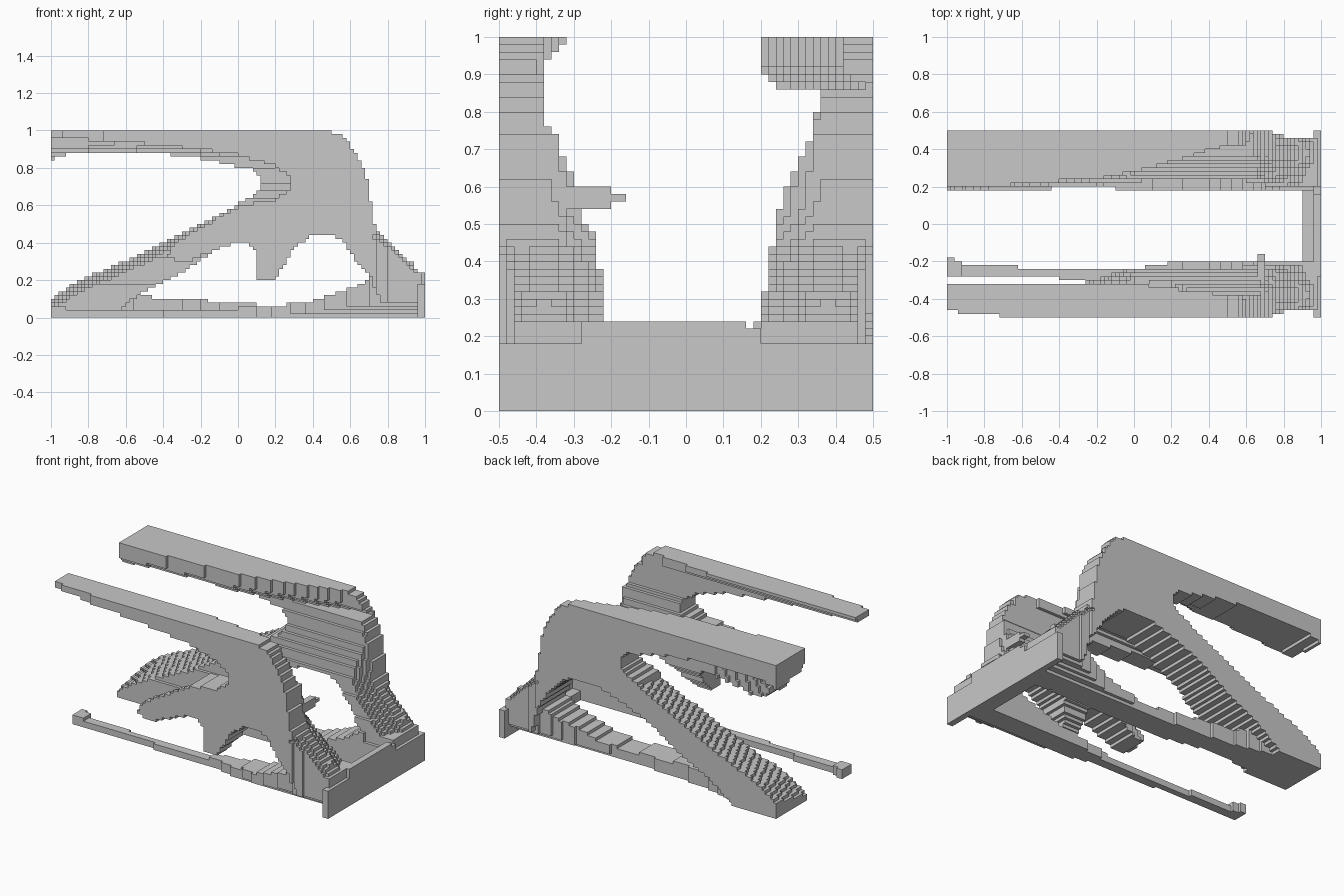
import bpy, bmesh

cube = bpy.data.objects.get("Cube")
if cube:
    bpy.data.objects.remove(cube, do_unlink=True)

STEP = 0.02
NX, NY, NZ = 100, 50, 50

grey = bpy.data.materials.new("plain grey")
grey.use_nodes = True
grey.diffuse_color = (0.58, 0.58, 0.58, 1)
grey.node_tree.nodes["Principled BSDF"].inputs["Base Color"].default_value = grey.diffuse_color


def curve(points, t):
    """Piecewise linear curve through the points, clamped at both ends."""
    if t <= points[0][0]:
        return points[0][1]
    for (a, va), (b, vb) in zip(points, points[1:]):
        if t <= b:
            return va + (vb - va) * (t - a) / (b - a)
    return points[-1][1]


def inside(outline, x, z):
    hit = False
    for (ax, az), (bx, bz) in zip(outline, outline[1:] + outline[:1]):
        if (az > z) != (bz > z) and x < ax + (bx - ax) * (z - az) / (bz - az):
            hit = not hit
    return hit


def centre(i, j, k):
    return (i + 0.5) * STEP - 1, (j + 0.5) * STEP - 0.5, (k + 0.5) * STEP


def blocks(rule):
    """All grid cells whose centre satisfies the rule."""
    return {(i, j, k) for i in range(NX) for j in range(NY) for k in range(NZ)
            if rule(*centre(i, j, k))}


def underside(x, depth):
    """The lower surface climbs outwards near the end plate."""
    return 0.6 * max(0, depth - 0.32) * curve([(0, 0), (.4, 1)], x)


def rounded(outline, x, depth, z):
    """Round the outer leg surface and slope the top of the diagonal."""
    if x > 0.55:
        shift = 0.6 * max(0, 0.36 - depth)
        if z < 0.45:
            shift += 0.6 * max(0, depth - 0.4)
        return inside(outline, min(x + shift, 0.97), z)
    if x < 0 and z < 0.65:
        return inside(outline, x, z + 0.2 * (0.5 - depth))
    return True


def side_frame(side, outline, inner, outer):
    """Profile in the xz plane, given its depth by inner and outer limits."""
    cells = set()
    for i in range(NX):
        for k in range(NZ):
            x, _, z = centre(i, 0, k)
            if not inside(outline, x, z):
                continue
            near, far = inner(x, z), outer(x)
            for j in range(NY):
                depth = centre(i, j, k)[1] * side
                if near < depth < far and z > underside(x, depth) \
                        and rounded(outline, x, depth, z):
                    cells.add((i, j, k))
    return cells


def floor_chord(side, inner, outer, height):
    return blocks(lambda x, y, z: height[0][0] < x < 0.97
                  and underside(x, y * side) < z < curve(height, x)
                  and curve(inner, x) < y * side < curve(outer, x))


# Rear leg outline shared by both frames
LEG = [(-1, 1), (.48, 1), (.56, .97), (.61, .91), (.65, .85), (.7, .72), (.72, .53),
       (.76, .45), (.92, .3), (.98, .24), (.98, 0), (.8, 0)]

# Back frame: top bar, body, leg and full diagonal
BACK = LEG + [
    (.74, .24), (.66, .36), (.57, .47), (.46, .53), (.3, .52), (.1, .46), (-.1, .37),
    (-.3, .24), (-.5, .14), (-.7, 0), (-1, 0), (-1, .1), (-.87, .19), (-.5, .35),
    (-.1, .55), (.1, .66), (.13, .73), (.08, .79), (-.2, .85), (-.4, .875),
    (-.9, .88), (-1, .84)]

# Front frame: thin bar, hanging stub and short diagonal
FRONT = LEG + [
    (.7, .24), (.62, .32), (.55, .42), (.5, .445), (.4, .445), (.3, .37), (.22, .24),
    (.18, .2), (.1, .21), (.1, .34), (.06, .39), (0, .4), (-.1, .37), (-.3, .29),
    (-.38, .33), (-.34, .4), (-.1, .54), (.02, .6), (.2, .63), (.28, .69), (.28, .75),
    (.2, .81), (0, .87), (-.3, .91), (-.6, .94), (-1, .96)]

BACK_WALL = [(.1, .18), (.24, .2), (.4, .22), (.55, .25), (.65, .3), (.75, .34), (.84, .36)]
BACK_BAR = [(-1, .19), (-.8, .2), (-.4, .23), (-.2, .24), (0, .28), (.3, .36), (.48, .42)]
FRONT_WALL = [(.2, .2), (.3, .22), (.46, .24), (.52, .28), (.58, .28), (.65, .32),
              (.72, .34), (.78, .38), (.92, .38), (.96, .35), (1, .32)]


def back_inner(x, z):
    if z < 0.86:
        return curve(BACK_WALL, z)
    return curve(BACK_BAR, x) + max(0, 0.92 - z)


def front_inner(x, z):
    near = curve(FRONT_WALL, z)
    if z < 0.6 and x < 0:
        near += -x * 0.35          # the diagonal thins towards its tip
    elif z < 0.4 and x < 0.32:
        near += 0.4 - z            # so does the hanging stub
    if z > 0.9 and x > 0:
        near = max(near, 0.32 + x * 0.12)
    return near


parts = {
    "back_frame": side_frame(
        1, BACK, back_inner, lambda x: curve([(.72, .5), (.82, .46)], x)),
    "front_frame": side_frame(
        -1, FRONT, front_inner,
        lambda x: curve([(-1, .46), (-.9, .475), (-.6, .5), (.72, .5), (.82, .46)], x)),
    # Ribs along the floor
    "back_floor_chord": floor_chord(
        1,
        [(-.8, .2), (-.4, .25), (-.1, .19), (.6, .18), (.96, .2)],
        [(-.8, .48), (-.4, .38), (.1, .34), (.5, .36), (.8, .44), (.96, .46)],
        [(-.75, .14), (-.45, .11), (0, .08), (.2, .06), (.4, .09), (.65, .17), (.75, .24)]),
    "front_floor_chord": floor_chord(
        -1,
        [(-1, .17), (-.92, .21), (-.4, .245), (0, .24), (.25, .2)],
        [(-1, .27), (-.85, .28), (-.4, .29), (.1, .31), (.4, .38), (.7, .43), (.96, .46)],
        [(-1, .06), (-.85, .04), (-.5, .03), (0, .05), (.2, .06), (.4, .09), (.65, .17),
         (.75, .24)]),
    # Upright end plate with a low web behind it
    "end_plate": blocks(lambda x, y, z: (x > .96 and z < .18)
                        or (x > .96 and z < .22 and -.28 < y < .2)
                        or (x > .96 and z < .24 and -.28 < y < .16)
                        or (x > .9 and z < .06 and abs(y) < .24)),
    # Small spur on the front leg
    "leg_spur": blocks(lambda x, y, z: .66 < x < .7 and -.34 < y < -.2 and .54 < z < .6
                       or .66 < x < .7 and -.2 < y < -.16 and .56 < z < .58),
}
solid = set().union(*parts.values())

SIDES = []
for axis in range(3):
    for direction in (0, 1):
        u, v = (axis + 1) % 3, (axis + 2) % 3
        ring = [(0, 0), (1, 0), (1, 1), (0, 1)]
        SIDES.append((axis, direction, u, v, ring if direction else ring[::-1]))


def build(name, cells):
    """Skin the exposed sides of the cells and merge flat areas."""
    bm = bmesh.new()
    corners = {}
    for cell in cells:
        for axis, direction, u, v, ring in SIDES:
            beside = list(cell)
            beside[axis] += 1 if direction else -1
            if tuple(beside) in solid:
                continue
            loop = []
            for du, dv in ring:
                p = list(cell)
                p[axis] += direction
                p[u] += du
                p[v] += dv
                p = tuple(p)
                if p not in corners:
                    corners[p] = bm.verts.new((p[0] * STEP - 1, p[1] * STEP - 0.5, p[2] * STEP))
                loop.append(corners[p])
            bm.faces.new(loop)
    bmesh.ops.dissolve_limit(bm, angle_limit=0.02, verts=bm.verts[:], edges=bm.edges[:])
    mesh = bpy.data.meshes.new(name)
    bm.to_mesh(mesh)
    bm.free()
    mesh.materials.append(grey)
    bpy.context.scene.collection.objects.link(bpy.data.objects.new(name, mesh))


used = set()
for name, cells in parts.items():
    build(name, cells - used)
    used |= cells
